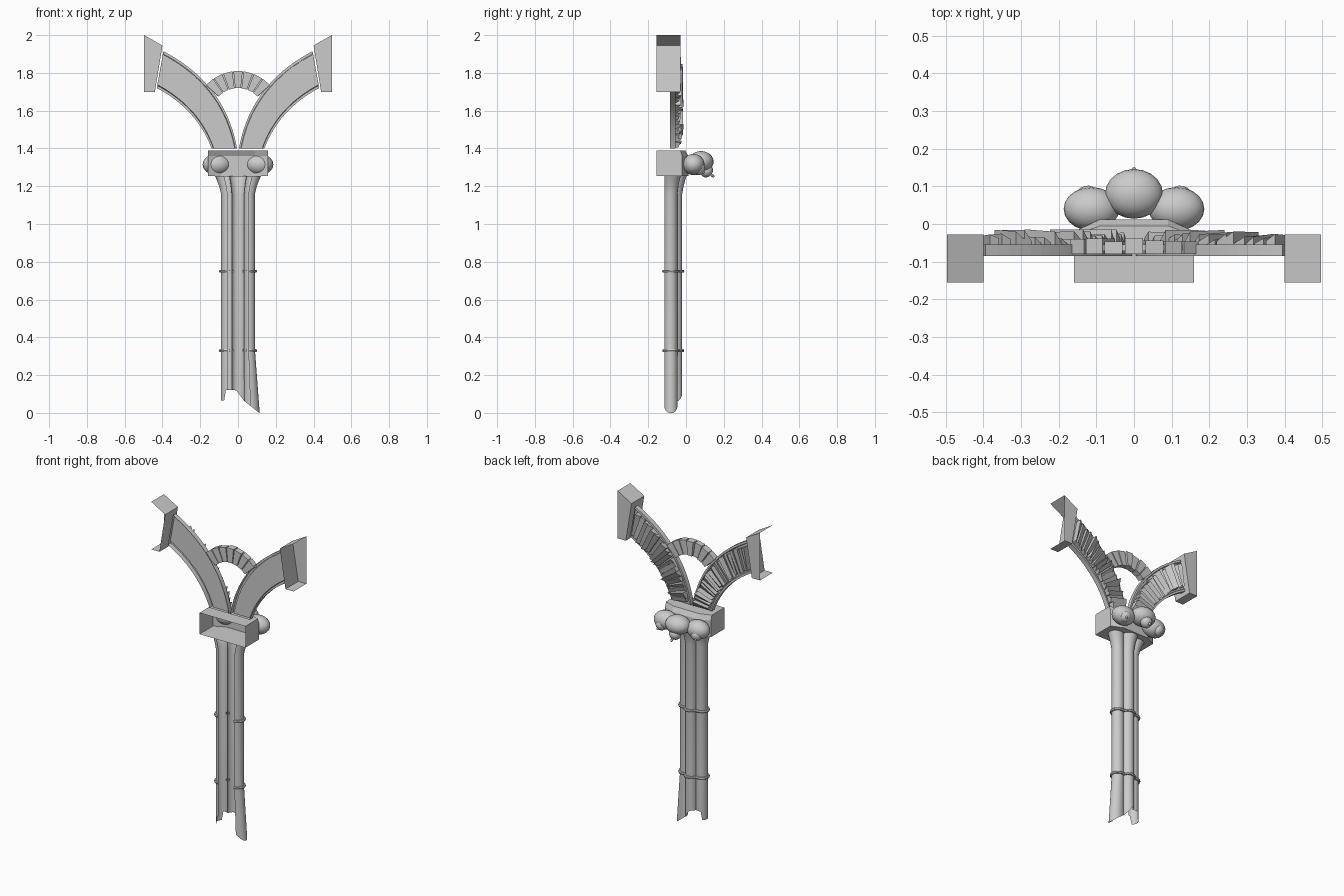
import bpy, math, random
from mathutils import Vector

if "Cube" in bpy.data.objects:
    bpy.data.objects.remove(bpy.data.objects["Cube"])
random.seed(4)


def make(name, verts, faces, smooth=None):
    me = bpy.data.meshes.new(name)
    me.from_pydata([tuple(v) for v in verts], [], faces)
    me.update()
    ob = bpy.data.objects.new(name, me)
    bpy.context.collection.objects.link(ob)
    if smooth:
        bpy.ops.object.select_all(action='DESELECT')
        ob.select_set(True)
        bpy.context.view_layer.objects.active = ob
        bpy.ops.object.shade_smooth_by_angle(angle=math.radians(smooth))
    return ob


def grid(name, rows, smooth=None):
    n = len(rows[0])
    faces = [(i * n + j, i * n + j + 1, (i + 1) * n + j + 1, (i + 1) * n + j)
             for i in range(len(rows) - 1) for j in range(n - 1)]
    return make(name, [v for r in rows for v in r], faces, smooth)


BOX = [(0, 1, 2, 3), (7, 6, 5, 4), (0, 4, 5, 1), (1, 5, 6, 2), (2, 6, 7, 3), (3, 7, 4, 0)]


def boxes(name, cells):
    verts, faces = [], []
    for c in cells:
        b = len(verts)
        verts += c
        faces += [tuple(b + i for i in f) for f in BOX]
    return make(name, verts, faces)


def through(a, m, b, t):
    # smooth curve through three points
    a, m, b = Vector(a), Vector(m), Vector(b)
    c = 2 * m - (a + b) / 2
    return a * (1 - t) ** 2 + c * 2 * t * (1 - t) + b * t * t


def arch_point(s, t, w, y):
    lo = through((.14, 1.40), (.25, 1.582), (.43, 1.72), t)
    hi = through((.005, 1.40), (.133, 1.70), (.395, 1.915), t)
    p = lo.lerp(hi, w)
    return (s * p.x, y, p.y)


# Column shafts: half-open tubes, flared at the top and broken at the foot
def foot(x):
    if x < -.07:
        return .065
    if x < -.01:
        return .12
    if x < .035:
        return .12 - (x + .01) / .045 * .06
    return max(0, .06 * (1 - (x - .035) / .053))


R = .035
SHAFTS = {"left_shaft": (-.055, -.08, 50, 270), "back_shaft": (0, -.055, 0, 180),
          "right_shaft": (.055, -.08, -90, 130)}


def arc(cx, cy, r, a0, a1, n=14):
    return [(cx + r * math.cos(math.radians(a0 + (a1 - a0) * i / n)),
             cy + r * math.sin(math.radians(a0 + (a1 - a0) * i / n))) for i in range(n + 1)]


for name, (cx, cy, a0, a1) in SHAFTS.items():
    plan = arc(cx, cy, R, a0, a1)
    rows = [[(x + (.025 * max(0, (x - .03) / .06) if cx > 0 else 0), y, foot(x)) for x, y in plan],
            [(x, y, .33) for x, y in plan]]
    for z, k in ((1.16, 0), (1.20, .3), (1.23, .65), (1.255, 1)):
        rows.append([(x * (1 + .36 * k), -.115 + (y + .115) * (1 + .25 * k), z) for x, y in plan])
    grid(name, rows, 40)
    # Shaft rings
    for z in (.33, .75):
        prof = ((0, -.007), (.008, -.007), (.011, 0), (.008, .007), (0, .007))
        grid(name + "_ring", [[(x, y, z + dz) for x, y in arc(cx, cy, R + d, a0, a1)]
                              for d, dz in prof], 40)

# Capital block, open to the front
plan = [(-.16, -.155), (-.16, -.02), (-.09, .012), (.09, .012), (.16, -.02), (.16, -.155)]
top_plan = [(-.16, -.155), (-.16, -.03), (-.09, -.005), (.09, -.005), (.16, -.03), (.16, -.155)]
verts = [(x, y, 1.255) for x, y in plan] + [(x, y, 1.36) for x, y in plan] + \
        [(x, y, 1.39) for x, y in top_plan]
faces = [(k + i, k + i + 1, k + i + 7, k + i + 6) for k in (0, 6) for i in range(5)]
make("capital_block", verts, faces + [tuple(range(6)), tuple(range(12, 18))])


# Carved round bosses under the capital
def ball(name, c, r, seg=20, rings=12, tip=None):
    bpy.ops.mesh.primitive_uv_sphere_add(segments=seg, ring_count=rings, radius=1, location=c)
    ob = bpy.context.object
    ob.name = name
    ob.scale = r
    if tip:
        ob.rotation_euler = Vector((0, 0, 1)).rotation_difference(Vector(tip)).to_euler()
    bpy.ops.object.shade_smooth_by_angle(angle=math.radians(40))


for x, y, z, rx, ry, rz, dx in ((-.113, .04, 1.315, .074, .058, .056, -.3),
                                (0, .08, 1.33, .077, .066, .056, 0),
                                (.113, .04, 1.315, .074, .058, .056, .3)):
    ball("boss", (x, y, z), (rx, ry, rz))
    d = Vector((dx, .8, -.65)).normalized()
    drop = .025 if dx == 0 else 0
    ball("boss_bud", Vector((x, y, z - drop)) + d * .038, (.036, .036, .032), 12, 8, d)
    ball("boss_tip", Vector((x, y, z - drop)) + d * (.078 if dx == 0 else .066),
         (.008, .008, .012), 8, 6, d)

# Arch limbs, end blocks and rubble, mirrored
N = 20
for s, side in ((-1, "left"), (1, "right")):
    # moulded channel of the arch
    section = ((0, -.085), (0, -.055), (.07, -.055), (.09, -.065), (.91, -.065),
               (.93, -.055), (1, -.055), (1, -.085))
    grid(side + "_arch", [[arch_point(s, i / N, w, y) for w, y in section]
                          for i in range(N + 1)])
    for k, t in (("foot", 0), ("head", 1)):
        make(side + "_arch_" + k, [arch_point(s, t, w, y) for w, y in
                                   ((0, -.085), (1, -.085), (1, -.055), (0, -.055))], [(0, 1, 2, 3)])
    # broken slats stacked across the back of the arch
    cells, count = [], 19
    for i in range(count):
        j = [random.uniform(-.012, .012) for _ in range(4)]
        t0, t1 = .02 + .95 * i / count, .02 + .95 * (i + .95) / count
        low, high = random.uniform(-.052, -.04), random.uniform(-.034, -.014)
        tilt = random.uniform(-.008, .004)
        w0, w1 = random.uniform(.08, .16), random.uniform(.84, .93)
        c = ((max(0, t0 + j[0]), w0), (max(0, t0 + j[1]), w1), (t1 + j[2], w1), (t1 + j[3], w0))
        ys = (low, low + tilt, high + tilt, high)
        cells.append([arch_point(s, t, w, -.065) for t, w in c] +
                     [arch_point(s, t, w, y) for (t, w), y in zip(c, ys)])
    boxes(side + "_rubble_slats", cells)
    # end block, open at the front and the outer side
    quad = ((.497, 2.0), (.40, 1.945), (.44, 1.70), (.497, 1.70))
    make(side + "_end_block", [(s * x, y, z) for y in (-.155, -.028) for x, z in quad],
         [(0, 1, 5, 4), (1, 2, 6, 5), (2, 3, 7, 6), (4, 5, 6, 7)])

# Small bridging arch of wedge stones with mortar joints
def ring_cell(a0, a1, r0, r1, y0, y1):
    pts = [(r * math.cos(math.radians(a)), 1.58 + r * math.sin(math.radians(a)))
           for a, r in ((a0, r0), (a1, r0), (a1, r1), (a0, r1))]
    return [(x, y, z) for y in (y0, y1) for x, z in pts]


step = 96 / 7
boxes("bridge_stones", [ring_cell(42 + step * i + .8, 42 + step * (i + 1) - .8,
                                  .14, .23, -.08, -.042 + random.uniform(-.006, .006))
                        for i in range(7)])
boxes("bridge_mortar", [ring_cell(42 + step * i, 42 + step * (i + 1), .145, .225, -.072, -.055)
                        for i in range(7)])
